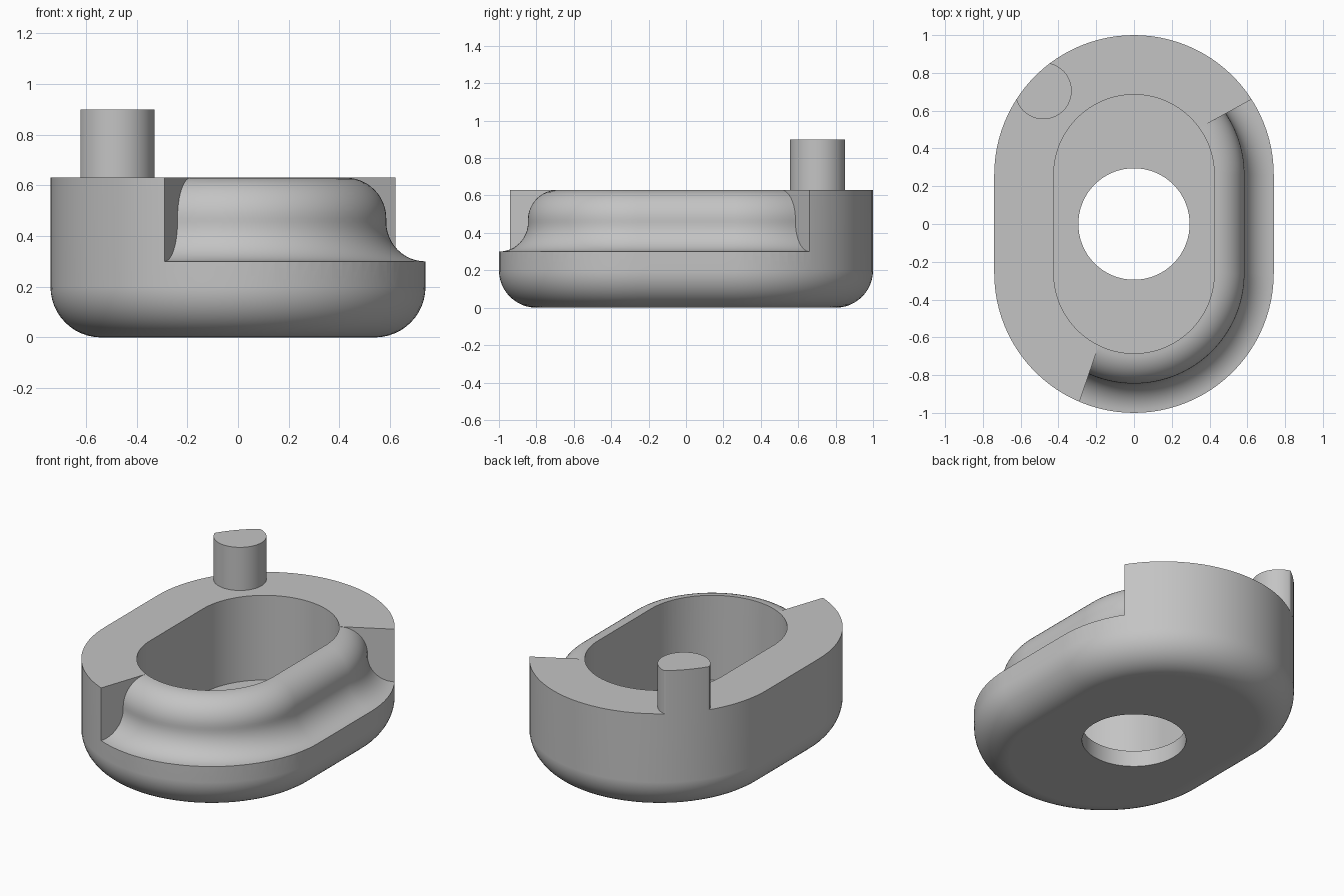
import bpy, bmesh
from math import sin, cos, pi, atan2, hypot, radians
from mathutils import Vector

R, END = 0.74, 0.26          # end radius and end centre of the oblong
TOP, STEP = 0.63, 0.30       # rim height and ledge height
ROUND = 0.155                # ledge groove radius
CREST = 0.16                 # rounded upper edge radius

if "Cube" in bpy.data.objects:
    bpy.data.objects.remove(bpy.data.objects["Cube"])

grey = bpy.data.materials.new("mid grey")
grey.use_nodes = True
colour = (0.55, 0.55, 0.55, 1)
grey.diffuse_color = colour
grey.node_tree.nodes["Principled BSDF"].inputs["Base Color"].default_value = colour


def skin(name, rings, loop=False):
    """Bridge equal-length rings into a closed solid."""
    bm = bmesh.new()
    rows = [[bm.verts.new(p) for p in ring] for ring in rings]
    n = len(rows[0])
    pairs = list(zip(rows, rows[1:])) + ([(rows[-1], rows[0])] if loop else [])
    for a, b in pairs:
        for i in range(n):
            j = (i + 1) % n
            bm.faces.new((a[i], a[j], b[j], b[i]))
    if not loop:
        bm.faces.new(rows[0])
        bm.faces.new(rows[-1])
    bmesh.ops.remove_doubles(bm, verts=bm.verts, dist=1e-5)
    bmesh.ops.dissolve_degenerate(bm, edges=bm.edges, dist=1e-5)
    bmesh.ops.recalc_face_normals(bm, faces=bm.faces)
    mesh = bpy.data.meshes.new(name)
    bm.to_mesh(mesh)
    bm.free()
    mesh.materials.append(grey)
    obj = bpy.data.objects.new(name, mesh)
    bpy.context.collection.objects.link(obj)
    return obj


def oblong(inset, z, arc=48, side=8):
    pts = []
    for sign in (1, -1):
        for i in range(arc + 1):
            a = pi * i / arc
            pts.append(Vector((sign * (R - inset) * cos(a),
                               sign * (END + (R - inset) * sin(a)), z)))
        for i in range(1, side):
            pts.append(Vector((-sign * (R - inset), sign * END * (1 - 2 * i / side), z)))
    return pts


def finish(obj):
    bpy.ops.object.select_all(action='DESELECT')
    obj.select_set(True)
    bpy.context.view_layer.objects.active = obj
    bpy.ops.object.shade_smooth_by_angle(angle=radians(30))
    mod = obj.modifiers.new("even shading", 'WEIGHTED_NORMAL')
    mod.keep_sharp = True


# Body: rounded base, straight wall, oblong cavity and round floor hole
rings = []
for i in range(13):
    a = pi / 2 * i / 12
    rings.append(oblong(0.2 * (1 - sin(a)), 0.2 * (1 - cos(a))))
rings += [oblong(0, TOP), oblong(0.315, TOP), oblong(0.315, 0.1)]
for z in (0.1, 0):
    hole = []
    for p in oblong(0.315, z):
        a = atan2(p.y, p.x)
        hole.append(Vector((0.295 * cos(a), 0.295 * sin(a), z)))
    rings.append(hole)
body = skin("body", rings, loop=True)

# Ledge section as (outward distance from groove wall, height)
section = []
for i in range(13):
    a = pi / 2 * i / 12
    section.append((ROUND * (1 - sin(a)), STEP + ROUND * (1 - cos(a))))
for i in range(13):
    a = pi / 2 * i / 12
    section.append((-CREST * (1 - cos(a)), TOP - CREST * (1 - sin(a))))

# Main ledge cutter follows the rim from front around the left side to the back
FRONT, BACK = radians(-113), radians(32.7)
path = []
for i in range(49):
    a = FRONT * (1 - i / 48)
    path.append((-END, a))
for i in range(19):
    path.append((END, BACK * i / 18))
cut_rings = []
for cy, a in path:
    outline = [(ROUND + 0.3, 1)] + [(ROUND + 0.3, STEP)] + section + [(-CREST, 1)]
    cut_rings.append([Vector(((R - ROUND + s) * cos(a), cy + (R - ROUND + s) * sin(a), z))
                      for s, z in outline])
cutters = [skin("ledge_cutter", cut_rings)]


# Pocket ends: the same section turned about a point on the rim
def pocket_end(name, cy, rim_angle, turn, clipped):
    cx, cy = R * cos(rim_angle), cy + R * sin(rim_angle)
    out = []
    for i in range(33):
        deg = -4 + 124 * i / 32
        a = rim_angle + pi + turn * radians(deg)
        width = CREST
        if clipped:
            width *= min(1, max(0.03, 1 - (deg - 18) / 66))
        ring = [Vector((cx, cy, 1))]
        for s, z in section + [(-CREST, 1)]:
            d = ROUND - max(s, -width)
            ring.append(Vector((cx + d * cos(a), cy + d * sin(a), z)))
        out.append(ring)
    return skin(name, out)


cutters.append(pocket_end("front_pocket_cutter", -END, FRONT, -1, True))
cutters.append(pocket_end("back_pocket_cutter", END, BACK, 1, False))

bpy.context.view_layer.objects.active = body
for cutter in cutters:
    mod = body.modifiers.new(cutter.name, 'BOOLEAN')
    mod.operation = 'DIFFERENCE'
    mod.solver = 'EXACT'
    mod.object = cutter
    bpy.ops.object.modifier_apply(modifier=mod.name)
for cutter in cutters:
    bpy.data.objects.remove(cutter)
finish(body)

# Post: round pin trimmed flush with the outer wall
pin = []
for i in range(96):
    a = 2 * pi * i / 96
    x, y = -0.48 + 0.15 * cos(a), 0.705 + 0.15 * sin(a)
    k = min(1, R / hypot(x, y - END))
    pin.append((x * k, END + (y - END) * k))
post = skin("post", [[Vector((x, y, z)) for x, y in pin] for z in (TOP, 0.9)])
finish(post)
